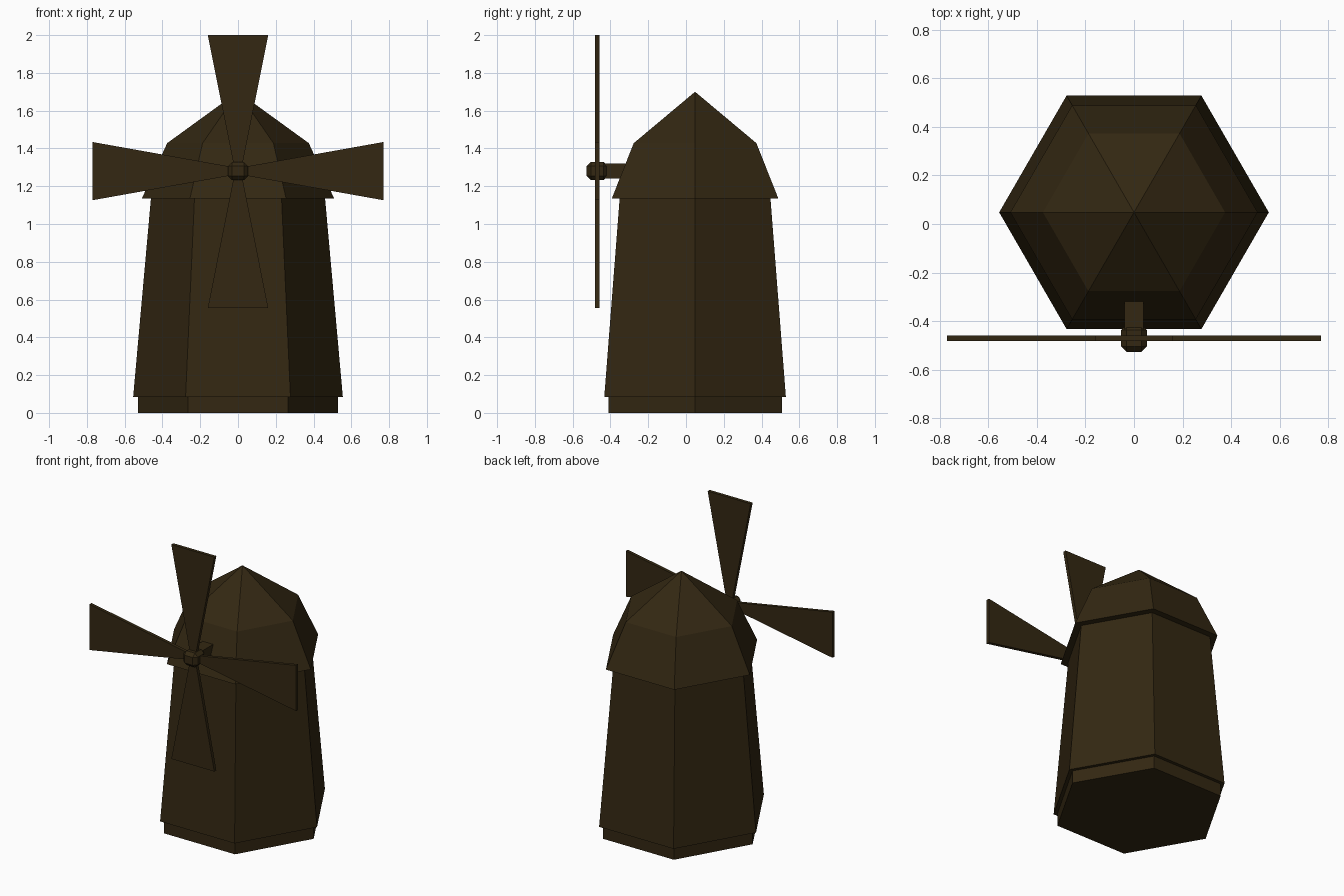
import bpy, bmesh, math
from mathutils import Matrix, Vector

cube = bpy.data.objects.get("Cube")
if cube:
    bpy.data.objects.remove(cube, do_unlink=True)

# One dark wood colour
wood = bpy.data.materials.new("dark_brown_wood")
wood.use_nodes = True
wood.diffuse_color = (0.033, 0.0205, 0.006, 1)
wood.node_tree.nodes["Principled BSDF"].inputs["Base Color"].default_value = wood.diffuse_color

TOWER_Y = 0.048
HUB = Vector((0, -0.47, 1.28))


def finish(name, bm):
    bmesh.ops.recalc_face_normals(bm, faces=bm.faces)
    mesh = bpy.data.meshes.new(name)
    bm.to_mesh(mesh)
    bm.free()
    mesh.materials.append(wood)
    obj = bpy.data.objects.new(name, mesh)
    bpy.context.collection.objects.link(obj)
    return obj


def hex_tower(name, profile):
    """Stack six-sided rings given as (radius, height); radius 0 makes an apex."""
    bm = bmesh.new()
    rings = []
    for r, z in profile:
        if r == 0:
            rings.append([bm.verts.new((0, TOWER_Y, z))] * 6)
        else:
            rings.append([bm.verts.new((r * math.cos(a), TOWER_Y + r * math.sin(a), z))
                          for a in (i * math.pi / 3 for i in range(6))])
    for low, high in zip(rings, rings[1:]):
        for i in range(6):
            j = (i + 1) % 6
            quad = [low[i], low[j], high[j], high[i]]
            bm.faces.new(list(dict.fromkeys(quad)))
    bm.faces.new(rings[0])
    if profile[-1][0]:
        bm.faces.new(rings[-1])
    return finish(name, bm)


def box(name, center, size):
    bm = bmesh.new()
    bmesh.ops.create_cube(bm, size=1, matrix=Matrix.Translation(center) @ Matrix.Diagonal((*size, 1)))
    return finish(name, bm)


def sail(name, angle, length, half_width):
    """Flat tapered blade pointing outward from the hub."""
    bm = bmesh.new()
    outline = [(-0.02, 0.02), (0.02, 0.02), (half_width, length), (-half_width, length)]
    face = bm.faces.new([bm.verts.new((x, -0.011, z)) for x, z in outline])
    ext = bmesh.ops.extrude_face_region(bm, geom=[face])
    moved = [v for v in ext["geom"] if isinstance(v, bmesh.types.BMVert)]
    bmesh.ops.translate(bm, verts=moved, vec=(0, 0.022, 0))
    bm.transform(Matrix.Translation(HUB) @ Matrix.Rotation(angle, 4, 'Y'))
    return finish(name, bm)


# Tower
hex_tower("foundation", [(0.53, 0), (0.53, 0.085)])
hex_tower("tower_body", [(0.555, 0.085), (0.461, 1.135)])
hex_tower("roof_cap", [(0.509, 1.135), (0.375, 1.428), (0, 1.7)])

# Axle and chamfered hub
box("axle", (0, -0.34, 1.28), (0.078, 0.2, 0.078))
hub = box("hub", HUB, (0.106, 0.112, 0.096))
bevel = hub.modifiers.new("chamfer", 'BEVEL')
bevel.width = 0.022
bevel.segments = 1

# Four sails
for name, turn, length, half in (("top_sail", 0, 0.72, 0.16), ("left_sail", 1, 0.77, 0.154),
                                 ("bottom_sail", 2, 0.724, 0.16), ("right_sail", 3, 0.77, 0.154)):
    sail(name, turn * math.pi / 2, length, half)
